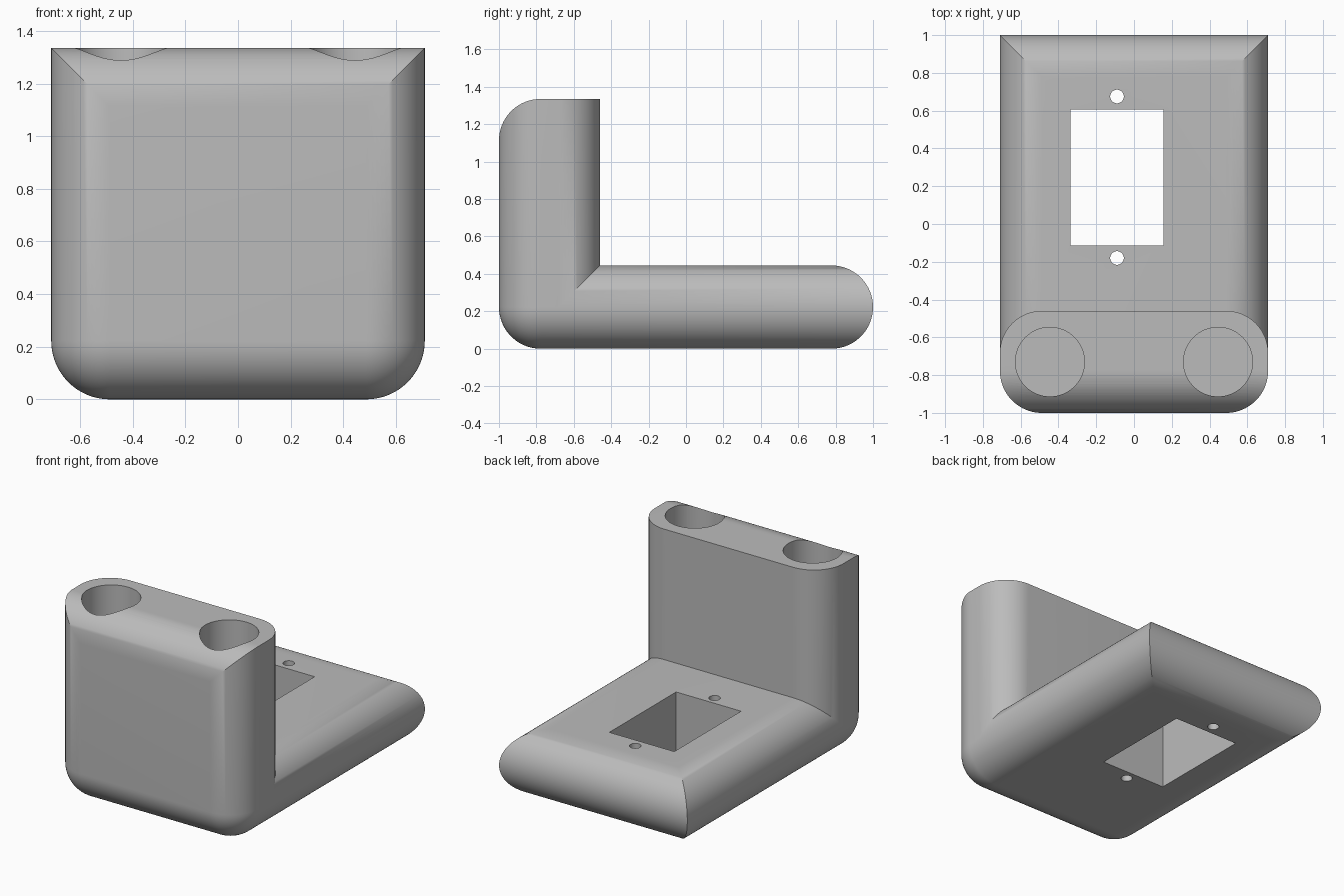
import bpy, bmesh
from math import sin, cos, pi

old = bpy.data.objects.get("Cube")
if old:
    bpy.data.objects.remove(old, do_unlink=True)

R = 0.2225                      # edge radius
CX = 0.71 - R                   # side edge centre
FRONT, BACK = -1 + R, 1 - R     # front and back edge centres
WALL_BACK = -0.46 - R           # rear edge centre of the wall
TOP = 1.335
N = 20
QUARTER = [i * pi / 2 / N for i in range(N + 1)]

grey = bpy.data.materials.new("plain grey")
grey.use_nodes = True
grey.diffuse_color = (0.5, 0.5, 0.5, 1)
grey.node_tree.nodes["Principled BSDF"].inputs["Base Color"].default_value = (0.5, 0.5, 0.5, 1)


def make_object(name, bm):
    mesh = bpy.data.meshes.new(name)
    bm.to_mesh(mesh)
    bm.free()
    mesh.materials.append(grey)
    obj = bpy.data.objects.new(name, mesh)
    bpy.context.collection.objects.link(obj)
    return obj


def hull(name, half_points):
    """Convex solid from points on the left half, mirrored to the right."""
    bm = bmesh.new()
    for x, y, z in half_points:
        for s in (1, -1):
            bm.verts.new((s * x, y, z))
    bmesh.ops.remove_doubles(bm, verts=bm.verts, dist=1e-5)
    res = bmesh.ops.convex_hull(bm, input=bm.verts)
    loose = {g for g in res["geom_interior"] + res["geom_unused"]
             if isinstance(g, bmesh.types.BMVert)}
    bmesh.ops.delete(bm, geom=list(loose), context='VERTS')
    bmesh.ops.dissolve_limit(bm, angle_limit=0.005, verts=bm.verts, edges=bm.edges)
    bmesh.ops.recalc_face_normals(bm, faces=bm.faces)
    return make_object(name, bm)


def boolean(target, tool, operation):
    mod = target.modifiers.new(operation, 'BOOLEAN')
    mod.operation, mod.solver, mod.object = operation, 'EXACT', tool
    bpy.context.view_layer.objects.active = target
    bpy.ops.object.modifier_apply(modifier=mod.name)
    bpy.data.objects.remove(tool, do_unlink=True)


def cylinder(name, x, y, z0, z1, r):
    bm = bmesh.new()
    bmesh.ops.create_cone(bm, cap_ends=True, segments=64, radius1=r, radius2=r, depth=z1 - z0)
    bmesh.ops.translate(bm, verts=bm.verts, vec=(x, y, (z0 + z1) / 2))
    return make_object(name, bm)


# Base slab: ball corners at the front, mitred half-round edges at the back
base_points = []
for a in QUARTER:
    for s in (1, -1):
        c, h = R * cos(a), R + s * R * sin(a)
        base_points += [(CX + c * sin(b), FRONT - c * cos(b), h) for b in QUARTER]
        base_points.append((CX + c, BACK + c, h))
body = hull("bracket_body", base_points)

# Upright wall: round vertical edges, mitred round edge along the front of the top
wall_points = []
for a in QUARTER:
    u, v = R * sin(a), R * cos(a)
    wall_points += [(CX + u, FRONT - v, R), (CX + u, WALL_BACK + v, R),
                    (CX + u, FRONT - v, TOP - R + u), (CX + u, WALL_BACK + v, TOP)]
boolean(body, hull("upright_wall", wall_points), 'UNION')

# Round sockets in the top of the wall
for x in (-0.445, 0.445):
    boolean(body, cylinder("socket_cutter", x, -0.73, 0.445, TOP + 0.2, 0.183), 'DIFFERENCE')

# Rectangular window and its two screw holes through the base
bm = bmesh.new()
bmesh.ops.create_cube(bm, size=1)
bmesh.ops.scale(bm, verts=bm.verts, vec=(0.49, 0.72, 1))
bmesh.ops.translate(bm, verts=bm.verts, vec=(-0.09, 0.245, R))
boolean(body, make_object("window_cutter", bm), 'DIFFERENCE')
for y in (0.675, -0.18):
    boolean(body, cylinder("screw_cutter", -0.09, y, -0.2, 0.7, 0.036), 'DIFFERENCE')

# Smooth the rounded edges and keep the creases sharp
bpy.ops.object.select_all(action='DESELECT')
body.select_set(True)
bpy.context.view_layer.objects.active = body
bpy.ops.object.shade_smooth_by_angle(angle=pi / 6)
